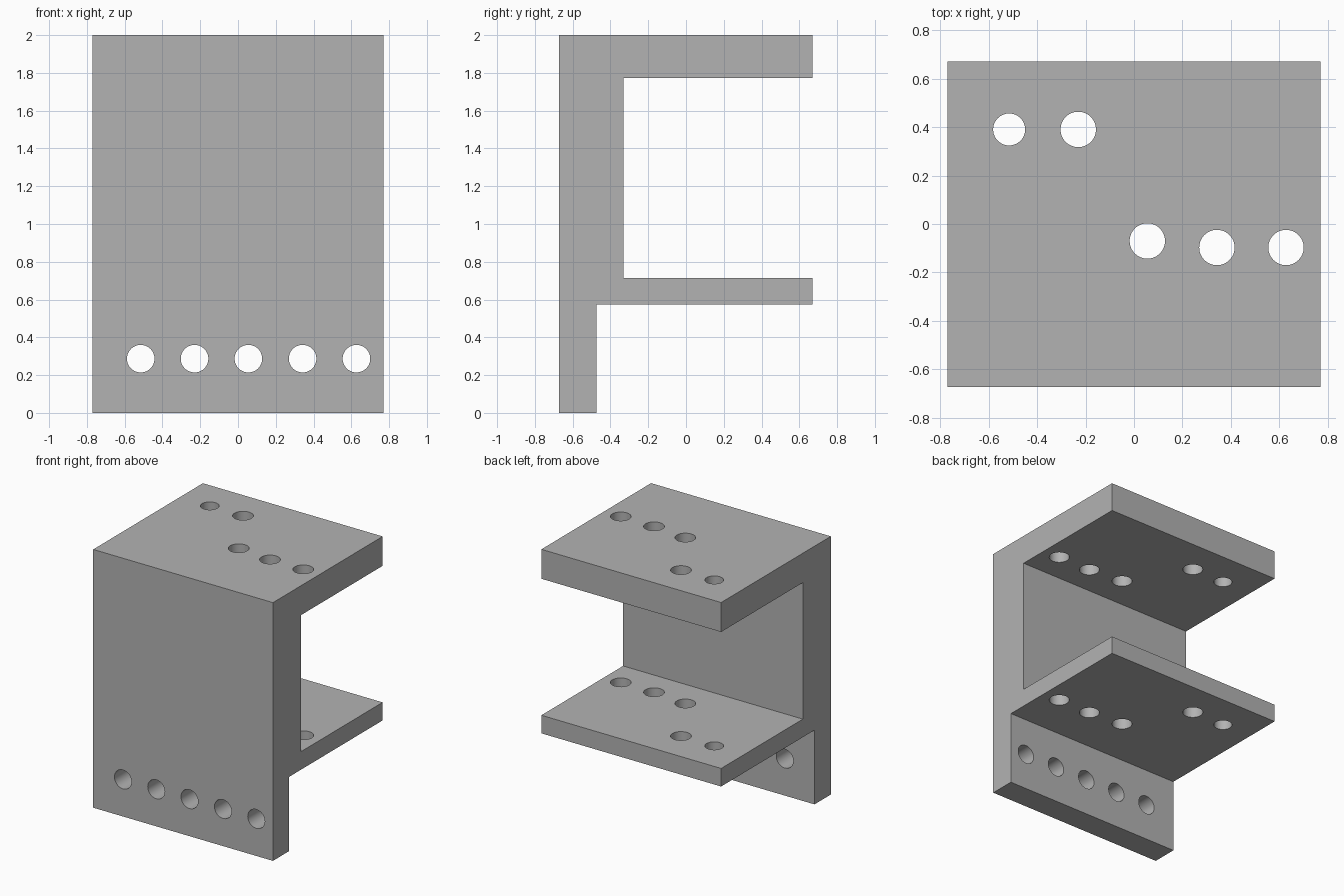
import bpy
import bmesh
from mathutils import Matrix, Vector

cube = bpy.data.objects.get("Cube")
if cube:
    bpy.data.objects.remove(cube, do_unlink=True)

HALF_W, FRONT, BACK = 0.77, -0.672, 0.67
HOLE_X = [-0.515, -0.23, 0.055, 0.342, 0.627]
HOLE_Y = [0.39, 0.39, -0.07, -0.097, -0.097]
HOLE_R = 0.073

grey = bpy.data.materials.new("plain_grey")
grey.use_nodes = True
grey.diffuse_color = (0.45, 0.45, 0.45, 1)
grey.node_tree.nodes["Principled BSDF"].inputs["Base Color"].default_value = (0.45, 0.45, 0.45, 1)


def make_object(name, bm):
    bmesh.ops.recalc_face_normals(bm, faces=bm.faces)
    mesh = bpy.data.meshes.new(name)
    bm.to_mesh(mesh)
    bm.free()
    mesh.materials.append(grey)
    obj = bpy.data.objects.new(name, mesh)
    bpy.context.collection.objects.link(obj)
    return obj


def add_drill(bm, centre, radius, depth, turn=Matrix()):
    bmesh.ops.create_cone(bm, cap_ends=True, segments=48, radius1=radius, radius2=radius,
                          depth=depth, matrix=Matrix.Translation(centre) @ turn)


# Bracket: side profile extruded across the width
profile = [(FRONT, 0), (-0.473, 0), (-0.473, 0.575), (BACK, 0.575), (BACK, 0.715),
           (-0.33, 0.715), (-0.33, 1.772), (BACK, 1.772), (BACK, 2), (FRONT, 2)]
bm = bmesh.new()
side = bm.faces.new([bm.verts.new((-HALF_W, y, z)) for y, z in profile])
swept = bmesh.ops.extrude_face_region(bm, geom=[side])["geom"]
bmesh.ops.translate(bm, vec=Vector((2 * HALF_W, 0, 0)),
                    verts=[v for v in swept if isinstance(v, bmesh.types.BMVert)])
bracket = make_object("bracket", bm)

# Drills: a row through the lower lip, and a pattern through both shelves
bm = bmesh.new()
for i, (x, y) in enumerate(zip(HOLE_X, HOLE_Y)):
    add_drill(bm, (x, FRONT, 0.287), HOLE_R, 0.8, Matrix.Rotation(1.5707963, 4, "X"))
    add_drill(bm, (x, y, 1.3), 0.066 if i == 0 else HOLE_R, 1.8)
drills = make_object("hole_cutters", bm)
drills.hide_render = True

# Cut the holes and keep the result
cut = bracket.modifiers.new("holes", "BOOLEAN")
cut.object = drills
cut.operation = "DIFFERENCE"
cut.solver = "EXACT"
bpy.context.view_layer.objects.active = bracket
bracket.select_set(True)
bpy.ops.object.modifier_apply(modifier=cut.name)
bpy.data.objects.remove(drills, do_unlink=True)

# Smooth hole walls, sharp plate edges
bpy.ops.object.shade_smooth_by_angle(angle=0.52)
